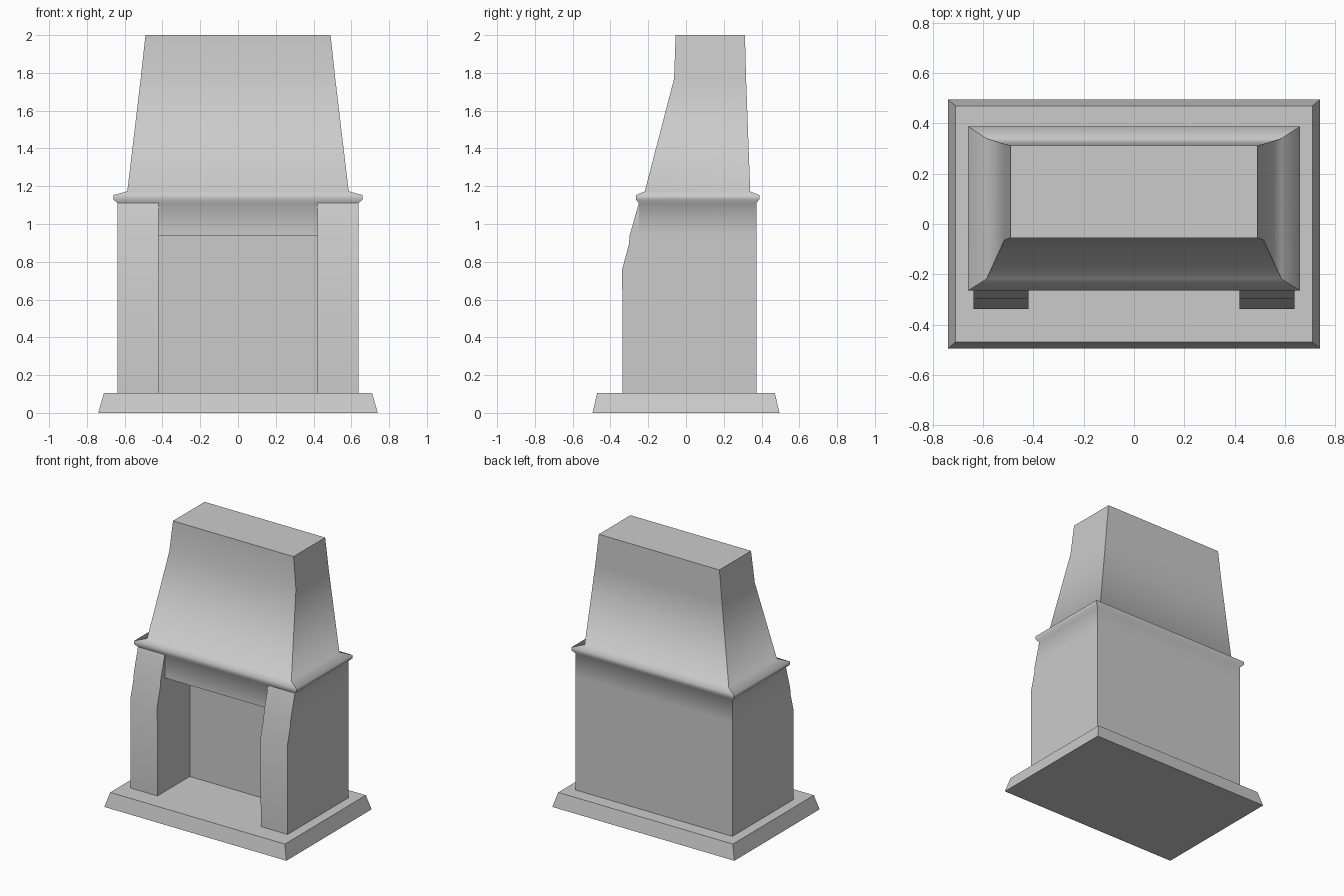
import bpy, bmesh, math

if "Cube" in bpy.data.objects:
    bpy.data.objects.remove(bpy.data.objects["Cube"])


def finish(name, bm, angle):
    bmesh.ops.recalc_face_normals(bm, faces=bm.faces)
    mesh = bpy.data.meshes.new(name)
    bm.to_mesh(mesh)
    bm.free()
    ob = bpy.data.objects.new(name, mesh)
    bpy.context.collection.objects.link(ob)
    bpy.ops.object.select_all(action='DESELECT')
    ob.select_set(True)
    bpy.context.view_layer.objects.active = ob
    bpy.ops.object.shade_smooth_by_angle(angle=math.radians(angle))
    return ob


def loft(name, sections, angle=30):
    """Stack of rectangles: (half width, front y, back y, z)."""
    bm = bmesh.new()
    rings = [[bm.verts.new(p) for p in
              ((-w, f, z), (w, f, z), (w, b, z), (-w, b, z))]
             for w, f, b, z in sections]
    for lo, hi in zip(rings, rings[1:]):
        for i in range(4):
            j = (i + 1) % 4
            bm.faces.new((lo[i], lo[j], hi[j], hi[i]))
    bm.faces.new(rings[0][::-1])
    bm.faces.new(rings[-1])
    ob = finish(name, bm, angle)
    # keep the four mitred corners crisp
    for e in ob.data.edges:
        if abs(e.vertices[0] - e.vertices[1]) == 4:
            e.use_edge_sharp = True
    return ob


def extrude_x(name, profile, x0, x1):
    """Extrude a (y, z) outline along x."""
    bm = bmesh.new()
    face = bm.faces.new([bm.verts.new((x0, y, z)) for y, z in profile])
    new = bmesh.ops.extrude_face_region(bm, geom=[face])["geom"]
    bmesh.ops.translate(bm, vec=(x1 - x0, 0, 0),
                        verts=[v for v in new if isinstance(v, bmesh.types.BMVert)])
    return finish(name, bm, 30)


# Hearth slab with bevelled sides
loft("hearth_base", [(0.74, -0.495, 0.495, 0), (0.71, -0.47, 0.47, 0.105)])

# Lintel, mantel moulding and tapered chimney hood
loft("mantel_and_hood", [
    (0.638, -0.25, 0.372, 0.94),
    (0.638, -0.25, 0.372, 1.11),
    (0.660, -0.265, 0.388, 1.13),
    (0.660, -0.265, 0.388, 1.153),
    (0.586, -0.218, 0.340, 1.173),
    (0.515, -0.063, 0.318, 1.77),
    (0.490, -0.055, 0.312, 2.0),
], 75)

# Side walls with stepped front pillars
wall = [(-0.335, 0.105), (-0.338, 0.76), (-0.303, 0.89), (-0.298, 0.94),
        (-0.25, 1.11), (-0.25, 0.94), (0.372, 0.94), (0.372, 0.105)]
for side, s in (("left", -1), ("right", 1)):
    extrude_x(side + "_side_wall", wall, 0.42 * s, 0.638 * s)

# Back wall of the firebox
loft("firebox_back", [(0.42, 0.04, 0.372, 0.105), (0.42, 0.04, 0.372, 0.94)])
